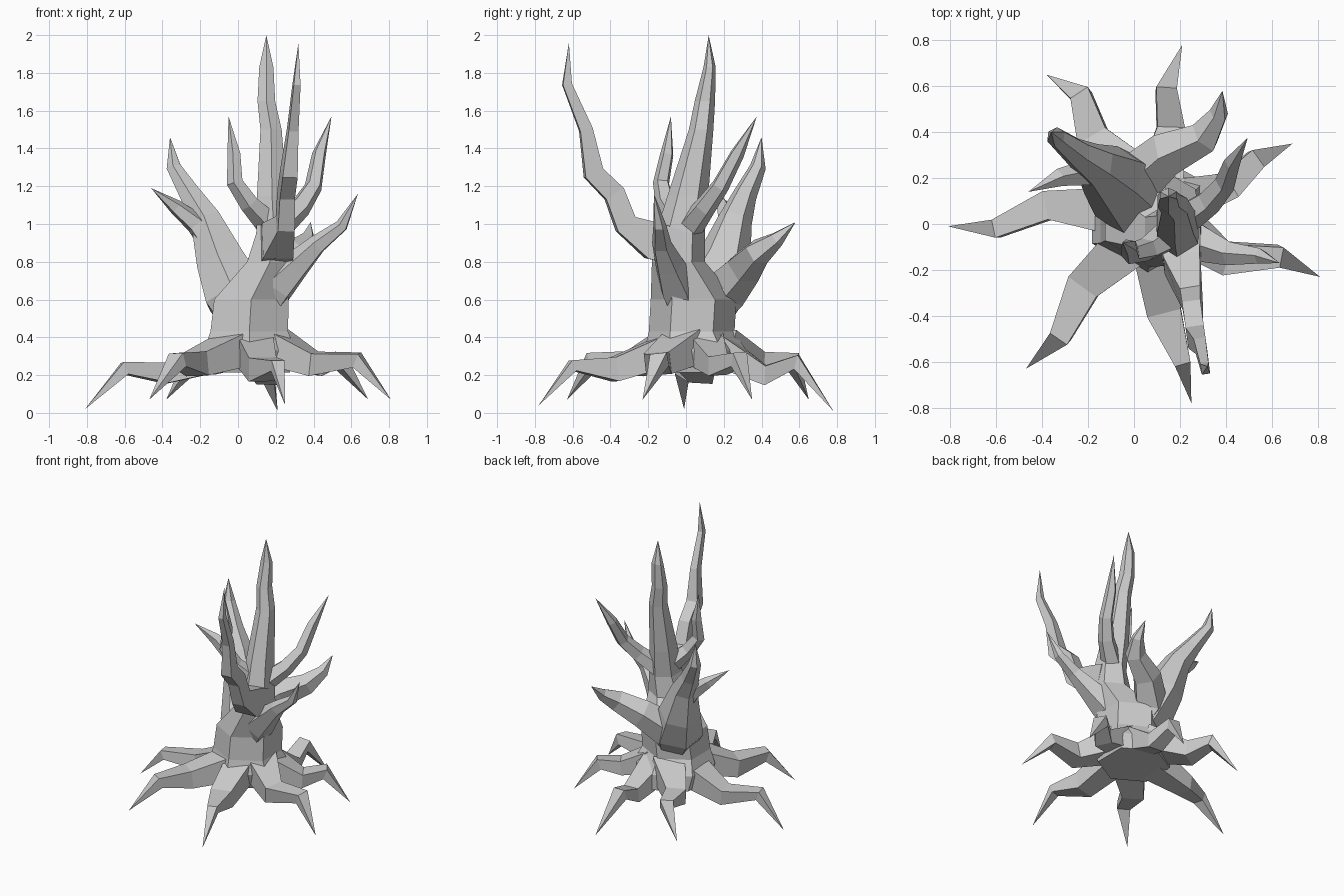
import bpy, bmesh, math
from mathutils import Vector, Quaternion


def tube(name, pts, sides, squash=1.0, level=False):
    """Faceted tapering tube through (x, y, z, r[, ry]) points, ending in a sharp tip."""
    bm = bmesh.new()
    pos = [Vector(p[:3]) for p in pts]
    grow = 1 / math.cos(math.pi / sides) if sides == 4 else 1.08
    rot, prev, rings = Quaternion(), None, []
    for i, p in enumerate(pts[:-1]):
        fwd = (pos[i + 1] - pos[i]).normalized()
        back = (pos[i] - pos[i - 1]).normalized() if i else fwd
        t = (fwd + back).normalized()
        if not level:
            rot = prev.rotation_difference(t) @ rot if prev else t.to_track_quat('Z', 'Y')
            prev = t
        rx = p[3] * grow
        ry = p[4] * grow if len(p) > 4 else rx * squash
        ring = []
        for k in range(sides):
            a = 2 * math.pi * (k + 0.5) / sides
            ring.append(bm.verts.new(pos[i] + rot @ Vector((rx * math.cos(a), ry * math.sin(a), 0))))
        rings.append(ring)
    tip = bm.verts.new(pos[-1])
    bm.faces.new(rings[0][::-1])
    for k in range(sides):
        n = (k + 1) % sides
        for a, b in zip(rings, rings[1:]):
            bm.faces.new((a[k], a[n], b[n], b[k]))
        bm.faces.new((rings[-1][k], rings[-1][n], tip))
    bmesh.ops.recalc_face_normals(bm, faces=bm.faces)
    me = bpy.data.meshes.new(name)
    bm.to_mesh(me)
    bm.free()
    ob = bpy.data.objects.new(name, me)
    bpy.context.collection.objects.link(ob)
    return ob


# Trunk running up into the tallest spike
tree = tube("dead_tree", [
    (.06, .07, .215, .23, .23), (.06, .05, .33, .26, .25), (.06, .03, .43, .22, .21),
    (.07, .04, .60, .21, .21),
    (.17, -.04, .80, .13, .13), (.19, -.03, .95, .10, .12), (.18, .01, 1.15, .085, .10),
    (.175, .08, 1.5, .06, .06), (.15, .10, 1.65, .05, .05), (.15, .125, 1.83, .04, .03),
    (.15, .12, 2.0)], 6, level=True)

# Roots: start in the base, out to a knee, then down to a point
roots = [
    [(-.02, .05, .33, .11), (-.38, .08, .21, .063), (-.60, -.02, .235, .04), (-.81, -.01, .02)],
    [(.02, -.05, .35, .11), (-.22, -.27, .26, .075), (-.32, -.49, .28, .045), (-.47, -.63, .07)],
    [(.08, -.05, .35, .10), (.13, -.38, .23, .075), (.21, -.60, .25, .035), (.25, -.78, .04)],
    [(.17, .01, .36, .11), (.40, -.15, .26, .07), (.63, -.14, .28, .045), (.81, -.23, .07)],
    [(.17, .09, .35, .10), (.42, .17, .25, .06), (.53, .28, .285, .045), (.69, .35, .07)],
    [(.11, .16, .34, .10), (.16, .42, .20, .06), (.14, .585, .27, .045), (.21, .78, .01)],
    [(.03, .17, .35, .11), (-.18, .38, .26, .07), (-.23, .56, .28, .045), (-.38, .65, .07)],
]
parts = [tube("root", r, 4, squash=.85) for r in roots]

# Back left limb with its side spike and the low back right limb
parts.append(tube("back_left_limb", [
    (.05, .08, .43, .10), (-.01, .12, .62, .17), (-.09, .20, .80, .135), (-.17, .26, 1.02, .085),
    (-.25, .31, 1.15, .06), (-.34, .38, 1.30, .04), (-.36, .40, 1.46)], 6))
parts.append(tube("left_spike", [
    (-.10, .21, .84, .07), (-.22, .22, 1.0, .055), (-.33, .20, 1.09, .038), (-.46, .14, 1.19)], 5))
parts.append(tube("back_right_limb", [
    (.05, .09, .50, .09), (.02, .20, .65, .12), (.15, .31, .77, .095), (.31, .38, .85, .07),
    (.37, .48, .92, .04), (.385, .58, 1.01)], 5))

# Right limb, long wavy front limb and the two upper side branches
parts.append(tube("right_limb", [
    (.13, .00, .55, .09), (.21, -.05, .68, .10), (.31, -.09, .78, .075), (.42, -.13, .89, .05),
    (.55, -.14, .99, .033), (.635, -.17, 1.16)], 5))
parts.append(tube("front_limb", [
    (.20, -.03, .87, .09), (.21, -.17, .91, .08, .10), (.25, -.32, 1.0, .045, .06),
    (.255, -.38, 1.16, .04, .055), (.27, -.49, 1.27, .04, .052), (.29, -.53, 1.50, .026, .034),
    (.31, -.63, 1.74, .018, .024), (.32, -.62, 1.96)], 4))
parts.append(tube("upper_right_branch", [
    (.20, .01, .97, .07), (.33, .10, 1.09, .055), (.40, .18, 1.20, .045),
    (.43, .27, 1.37, .036), (.495, .375, 1.57)], 5))
parts.append(tube("upper_left_branch", [
    (.17, -.04, 1.0, .07), (.06, -.11, 1.11, .05), (-.015, -.13, 1.22, .042),
    (-.02, -.10, 1.37, .034), (-.05, -.08, 1.57)], 5))

# Weld everything into one faceted trunk
bpy.context.view_layer.objects.active = tree
for part in parts:
    mod = tree.modifiers.new("weld", 'BOOLEAN')
    mod.operation, mod.solver, mod.object = 'UNION', 'EXACT', part
    bpy.ops.object.modifier_apply(modifier=mod.name)
    bpy.data.objects.remove(part, do_unlink=True)
